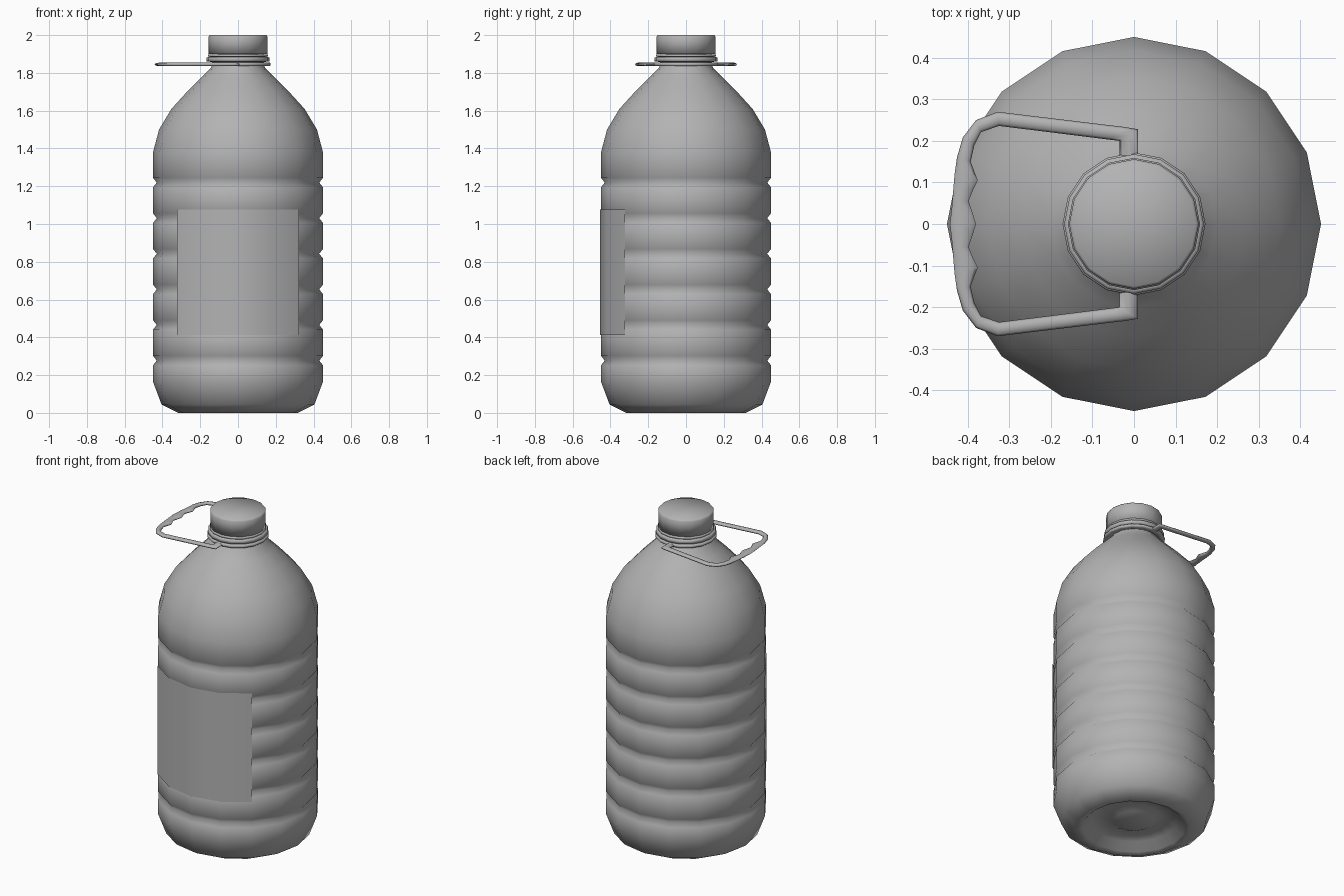
import bpy, bmesh, math

if "Cube" in bpy.data.objects:
    bpy.data.objects.remove(bpy.data.objects["Cube"])

SIDES = 16
grey = bpy.data.materials.new("plastic_grey")
grey.diffuse_color = (0.45, 0.45, 0.45, 1)
grey.use_nodes = True
grey.node_tree.nodes["Principled BSDF"].inputs["Base Color"].default_value = grey.diffuse_color


def finish(name, bm, angle):
    bmesh.ops.remove_doubles(bm, verts=bm.verts, dist=1e-5)
    me = bpy.data.meshes.new(name)
    bm.to_mesh(me)
    bm.free()
    me.shade_smooth()
    me.set_sharp_from_angle(angle=math.radians(angle))
    me.materials.append(grey)
    ob = bpy.data.objects.new(name, me)
    bpy.context.collection.objects.link(ob)
    return ob


def lathe(name, profile, angle=100, closed=False):
    """Revolve an (r, z) profile listed from bottom to top on the outside."""
    bm = bmesh.new()
    rings = []
    for r, z in profile:
        if r == 0:
            rings.append([bm.verts.new((0, 0, z))] * SIDES)
        else:
            rings.append([bm.verts.new((r * math.cos(2 * math.pi * i / SIDES),
                                        r * math.sin(2 * math.pi * i / SIDES), z))
                          for i in range(SIDES)])
    pairs = list(zip(rings, rings[1:]))
    if closed:
        pairs.append((rings[-1], rings[0]))
    for a, b in pairs:
        for i in range(SIDES):
            j = (i + 1) % SIDES
            quad = list(dict.fromkeys((a[i], a[j], b[j], b[i])))
            bm.faces.new(quad)
    return finish(name, bm, angle)


# Bottle body: recessed base, six grooves, domed shoulder, neck
profile = [(0, 0.035), (0.11, 0.045), (0.15, 0.065), (0.24, 0.05), (0.285, 0.008),
           (0.315, 0.0), (0.405, 0.045), (0.45, 0.165)]
for i in range(6):
    z = 0.277 + i * 0.1885
    profile += [(0.45, z - 0.025), (0.43, z), (0.45, z + 0.025)]
profile += [(0.45, 1.38), (0.418, 1.50), (0.352, 1.61), (0.27, 1.70), (0.20, 1.77),
            (0.145, 1.825), (0.138, 1.84), (0.138, 1.91)]
lathe("bottle_body", profile)

# Neck collar and tamper band
lathe("neck_collar", [(0.13, 1.858), (0.168, 1.860), (0.168, 1.880), (0.160, 1.884), (0.13, 1.884)])
lathe("tamper_band", [(0.13, 1.884), (0.159, 1.886), (0.159, 1.896), (0.13, 1.898)])

# Screw cap
lathe("cap", [(0, 1.90), (0.156, 1.90), (0.156, 1.992), (0.150, 2.0), (0, 2.0)])

# Handle ring around the neck
lathe("handle_ring", [(0.138, 1.836), (0.167, 1.836), (0.172, 1.841), (0.172, 1.850),
                      (0.167, 1.855), (0.138, 1.855)], closed=True)

# Carrying handle: (outer x, y, inner x, y) stations on one half, then mirrored
half = [(0.010, 0.150, -0.035, 0.150), (0.010, 0.228, -0.035, 0.200),
        (-0.02, 0.233, -0.06, 0.203),
        (-0.328, 0.270, -0.325, 0.236), (-0.380, 0.250, -0.368, 0.221),
        (-0.412, 0.208, -0.384, 0.190), (-0.426, 0.160, -0.393, 0.150),
        (-0.431, 0.125, -0.382, 0.120), (-0.433, 0.105, -0.376, 0.105),
        (-0.435, 0.080, -0.388, 0.080), (-0.437, 0.055, -0.398, 0.055),
        (-0.440, 0.025, -0.388, 0.025)]
stations = half + [(-0.443, 0, -0.380, 0)] + [(a, -b, c, -d) for a, b, c, d in reversed(half)]
bm = bmesh.new()
loops = []
for ox, oy, ix, iy in stations:
    loop = []
    for k in range(8):
        t = 2 * math.pi * k / 8
        f = 0.5 + 0.5 * math.cos(t)
        loop.append(bm.verts.new((ix + (ox - ix) * f, iy + (oy - iy) * f,
                                  1.845 + 0.0095 * math.sin(t))))
    loops.append(loop)
for a, b in zip(loops, loops[1:]):
    for k in range(8):
        m = (k + 1) % 8
        bm.faces.new((a[k], a[m], b[m], b[k]))
bm.faces.new(loops[0])
bm.faces.new(loops[-1])
bmesh.ops.recalc_face_normals(bm, faces=bm.faces)
finish("carry_handle", bm, 80)

# Label sheet wrapped over four front facets
bm = bmesh.new()
cols = []
for i in range(5):
    t = math.radians(225 + 22.5 * i)
    cols.append([bm.verts.new((0.455 * math.cos(t), 0.455 * math.sin(t), z)) for z in (0.412, 1.078)])
for a, b in zip(cols, cols[1:]):
    bm.faces.new((a[0], b[0], b[1], a[1]))
finish("label", bm, 40)
